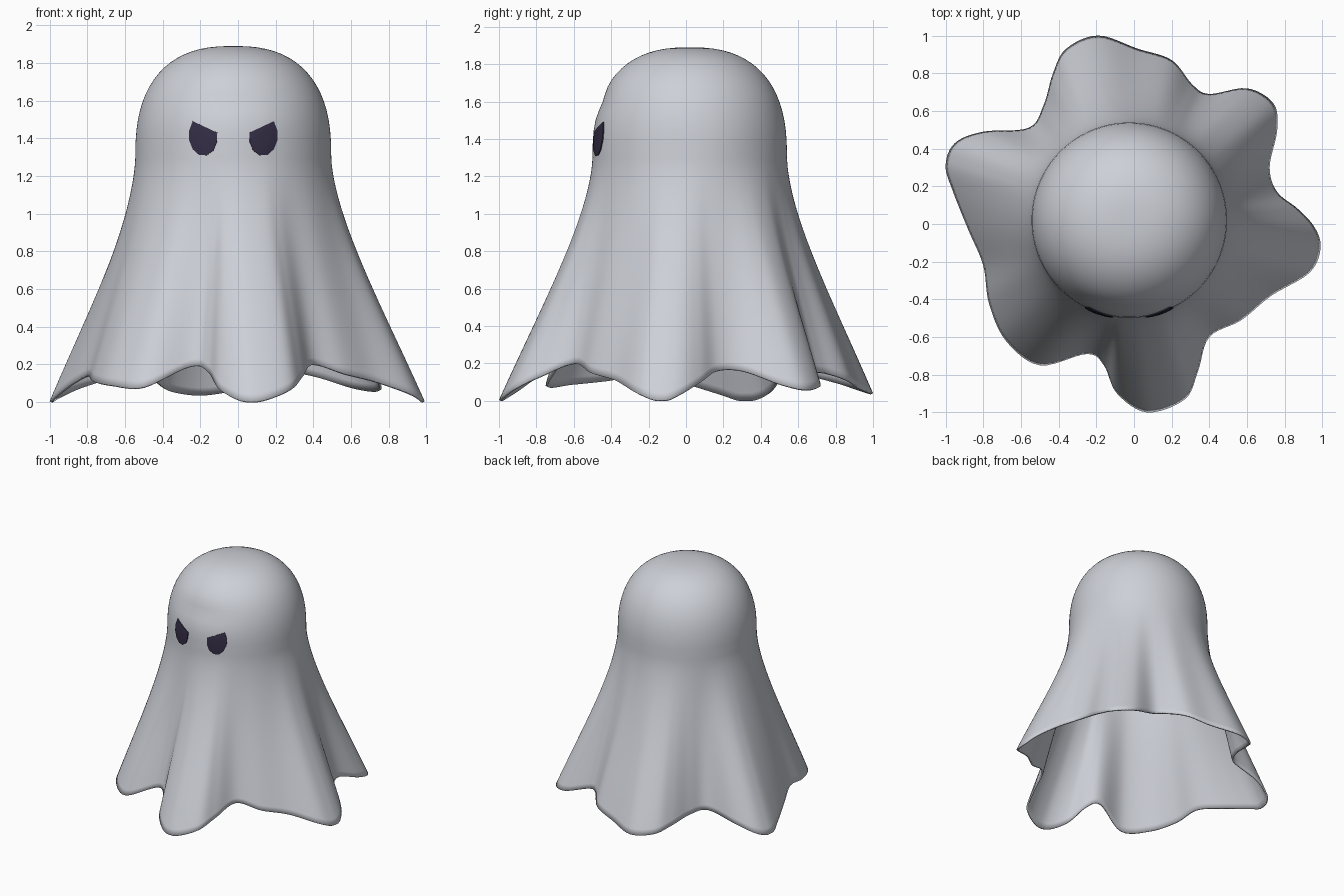
import bpy, bmesh, math
from mathutils import Vector
from mathutils.bvhtree import BVHTree

old = bpy.data.objects.get("Cube")
if old:
    bpy.data.objects.remove(old, do_unlink=True)

CENTRE = Vector((-0.025, 0.02, 0))
HEAD_R, SHOULDER, TOP = 0.52, 1.3, 1.89
STEPS, HEAD_ROWS, CLOTH_ROWS = 6, 18, 30

# Hem outline in hundredths: x, y, z, counter-clockwise from the left tip
HEM = [(99, -13, 0), (96, -2, 4), (87, 8, 10), (76, 17, 16), (72, 30, 16),
       (76, 50, 9), (74, 64, 6), (60, 72, 8), (40, 69, 14), (31, 74, 15),
       (20, 87, 11), (2, 93, 7), (-19, 100, 4), (-36, 93, 6), (-43, 80, 10),
       (-48, 63, 14), (-56, 51, 15), (-80, 49, 9), (-95, 43, 3), (-100, 31, 0),
       (-96, 17, 4), (-88, -3, 10), (-80, -22, 14), (-77, -42, 11),
       (-68, -62, 9), (-50, -75, 8), (-25, -69, 19), (-16, -75, 16),
       (-9, -90, 6), (7, -100, 0), (27, -93, 6), (34, -78, 13),
       (40, -60, 20), (57, -51, 15), (73, -38, 11), (93, -26, 4)]


def material(name, colour, rough):
    m = bpy.data.materials.new(name)
    m.use_nodes = True
    m.diffuse_color = (*colour, 1)
    shader = m.node_tree.nodes["Principled BSDF"]
    shader.inputs["Base Color"].default_value = (*colour, 1)
    shader.inputs["Roughness"].default_value = rough
    return m


def closed_spline(points, steps):
    """Smooth closed curve through the points."""
    n, out = len(points), []
    for i in range(n):
        a, b, c, d = (points[(i + k) % n] for k in (-1, 0, 1, 2))
        for j in range(steps):
            t = j / steps
            out.append(b + 0.5 * t * (c - a + t * (2 * a - 5 * b + 4 * c - d
                                                   + t * (3 * (b - c) + d - a))))
    return out


def make_object(name, bm, mat):
    bmesh.ops.recalc_face_normals(bm, faces=bm.faces)
    mesh = bpy.data.meshes.new(name)
    bm.to_mesh(mesh)
    bm.free()
    mesh.materials.append(mat)
    ob = bpy.data.objects.new(name, mesh)
    bpy.context.collection.objects.link(ob)
    bpy.ops.object.select_all(action='DESELECT')
    ob.select_set(True)
    bpy.context.view_layer.objects.active = ob
    bpy.ops.object.shade_smooth_by_angle(angle=math.radians(50))
    return ob


def bridge(bm, ring_a, ring_b):
    n = len(ring_a)
    for i in range(n):
        j = (i + 1) % n
        bm.faces.new((ring_a[i], ring_a[j], ring_b[j], ring_b[i]))


cloth = material("pale grey cloth", (0.61, 0.63, 0.68), 0.8)
dark = material("dark violet", (0.033, 0.026, 0.058), 0.6)

# Draped sheet: rounded head lofted down into the wavy hem
hem = closed_spline([Vector(p) / 100 for p in HEM], STEPS)
for p in hem:
    p.z = max(p.z, 0.004)
dirs = [Vector((p.x - CENTRE.x, p.y - CENTRE.y, 0)).normalized() for p in hem]

bm = bmesh.new()
rings = []
for k in range(CLOTH_ROWS):
    t = 1 - k / CLOTH_ROWS
    s = t ** 1.6 * (1.45 - 0.45 * t)
    ring = []
    for p, d in zip(hem, dirs):
        start = CENTRE + d * HEAD_R
        co = start.lerp(p, s)
        co.z = SHOULDER + (p.z - SHOULDER) * t
        ring.append(bm.verts.new(co))
    rings.append(ring)
for k in range(HEAD_ROWS):
    a = math.pi / 2 * k / HEAD_ROWS
    r = HEAD_R * math.cos(a) ** 0.8
    z = SHOULDER + (TOP - SHOULDER) * math.sin(a) ** 0.8
    ring = []
    for d in dirs:
        # shallow dent above the brow
        front = math.exp(-(d.x / 0.5) ** 2) if d.y < 0 else 0
        dent = 0.014 * front * math.exp(-((z - 1.6) / 0.07) ** 2)
        ring.append(bm.verts.new(CENTRE + d * (r - dent) + Vector((0, 0, z))))
    rings.append(ring)
for lower, upper in zip(rings, rings[1:]):
    bridge(bm, lower, upper)
apex = bm.verts.new(CENTRE + Vector((0, 0, TOP)))
last = rings[-1]
for i in range(len(last)):
    bm.faces.new((last[i], last[(i + 1) % len(last)], apex))
bmesh.ops.recalc_face_normals(bm, faces=bm.faces)
surface = BVHTree.FromBMesh(bm)
sheet = make_object("sheet", bm, cloth)
solid = sheet.modifiers.new("thickness", 'SOLIDIFY')
solid.thickness = 0.013
solid.offset = -1

# Angry eyes: slanted plates wrapped on to the face
ROUND = [(0.087, 1.38), (0.105, 1.335), (0.14, 1.31), (0.18, 1.312),
         (0.213, 1.342), (0.232, 1.39), (0.232, 1.44), (0.213, 1.49)]
BROW = [(0.213 + (0.085 - 0.213) * f, 1.49 - 0.06 * f) for f in (0.25, 0.5, 0.75, 1)]


def on_face(x, z, lift):
    hit, normal, _, _ = surface.ray_cast(Vector((x, -2, z)), Vector((0, 1, 0)))
    return hit + normal * lift


def make_eye(name, side):
    bm = bmesh.new()
    outline = ROUND + BROW
    cx, cz = 0.16, 1.395

    def ring(scale, lift):
        return [bm.verts.new(on_face(CENTRE.x + side * (cx + (x - cx) * scale),
                                     cz + (z - cz) * scale, lift))
                for x, z in outline]
    loops = [ring(1, -0.01), ring(1, 0.006), ring(0.7, 0.008), ring(0.35, 0.008)]
    for a, b in zip(loops, loops[1:]):
        bridge(bm, a, b)
    bm.faces.new(loops[-1])
    ob = make_object(name, bm, dark)
    # open shell: turn the plate outwards if needed
    if sum(p.normal.y * p.area for p in ob.data.polygons) > 0:
        ob.data.flip_normals()


make_eye("left_eye", 1)
make_eye("right_eye", -1)
